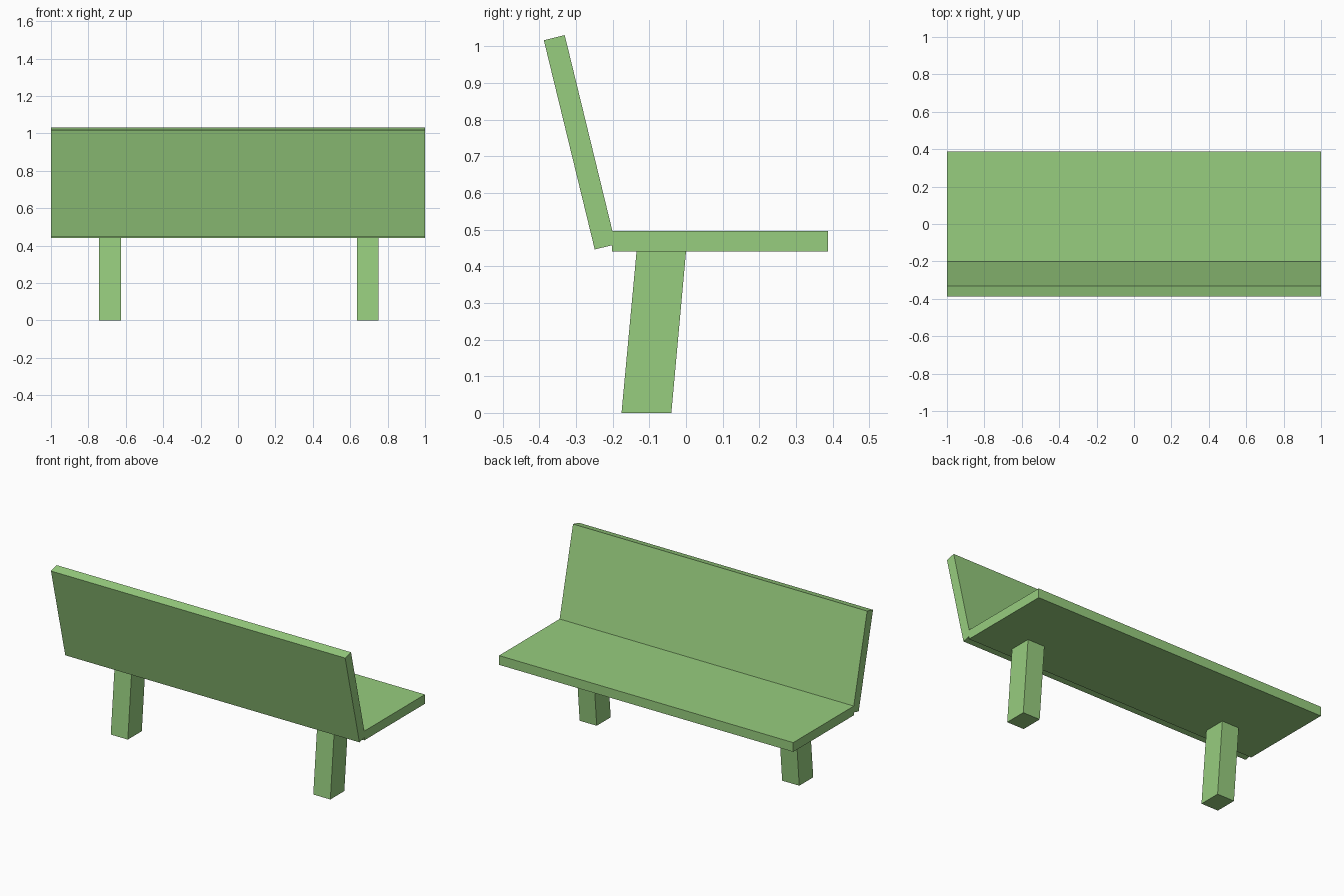
import bpy
import bmesh

cube = bpy.data.objects.get("Cube")
if cube:
    bpy.data.objects.remove(cube, do_unlink=True)

# Single painted colour
green = bpy.data.materials.new("light_green")
green.use_nodes = True
colour = (0.31, 0.61, 0.21, 1.0)
green.diffuse_color = colour
green.node_tree.nodes["Principled BSDF"].inputs["Base Color"].default_value = colour


def plank(name, profile, x_min, x_max):
    """Extrude a side profile of (y, z) points along x."""
    bm = bmesh.new()
    face = bm.faces.new([bm.verts.new((x_min, y, z)) for y, z in profile])
    result = bmesh.ops.extrude_face_region(bm, geom=[face])
    moved = [v for v in result["geom"] if isinstance(v, bmesh.types.BMVert)]
    bmesh.ops.translate(bm, verts=moved, vec=(x_max - x_min, 0, 0))
    bmesh.ops.recalc_face_normals(bm, faces=bm.faces)
    mesh = bpy.data.meshes.new(name)
    bm.to_mesh(mesh)
    bm.free()
    mesh.materials.append(green)
    obj = bpy.data.objects.new(name, mesh)
    bpy.context.collection.objects.link(obj)
    return obj


# Flat seat board
plank("seat", [(-0.202, 0.44), (0.387, 0.44), (0.387, 0.497), (-0.202, 0.497)], -1, 1)

# Reclined backrest, its lower edge set into the seat
plank("backrest", [(-0.249, 0.446), (-0.192, 0.46), (-0.331, 1.031), (-0.388, 1.017)], -1, 1)

# Two slanted legs
leg_profile = [(-0.176, 0), (-0.04, 0), (0.0, 0.44), (-0.135, 0.44)]
for name, centre in (("right_leg", -0.684), ("left_leg", 0.693)):
    plank(name, leg_profile, centre - 0.058, centre + 0.058)
